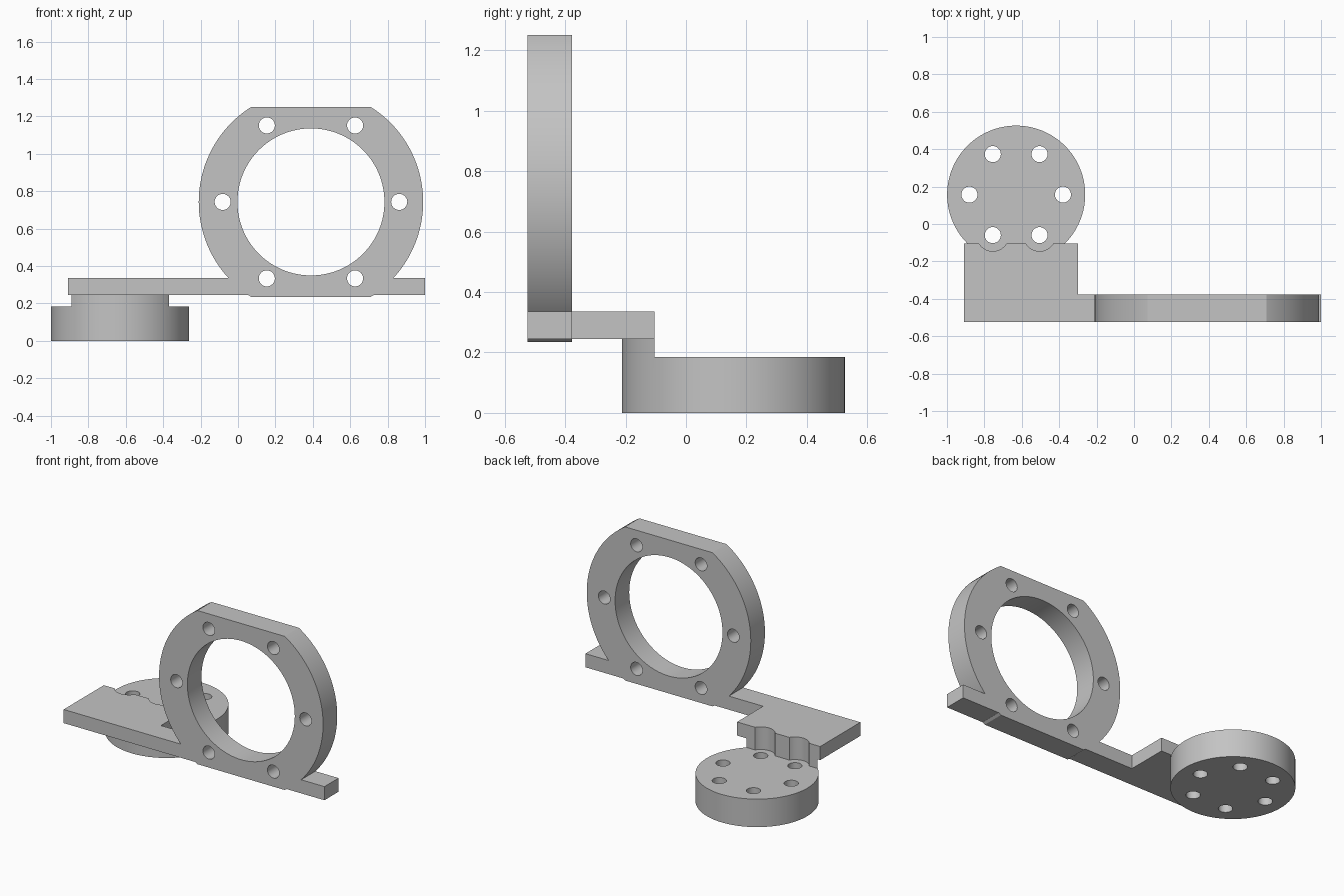
import bpy
from math import cos, sin, pi
from mathutils import Matrix, Vector
import bmesh

cube = bpy.data.objects.get("Cube")
if cube:
    bpy.data.objects.remove(cube, do_unlink=True)

grey = bpy.data.materials.new("machined grey")
grey.use_nodes = True
colour = (0.55, 0.55, 0.55, 1)
grey.diffuse_color = colour
grey.node_tree.nodes["Principled BSDF"].inputs["Base Color"].default_value = colour


def finish(name, bm):
    mesh = bpy.data.meshes.new(name)
    bm.to_mesh(mesh)
    bm.free()
    mesh.materials.append(grey)
    ob = bpy.data.objects.new(name, mesh)
    bpy.context.collection.objects.link(ob)
    return ob


def box(name, low, high):
    low, high = Vector(low), Vector(high)
    bm = bmesh.new()
    place = Matrix.Translation((low + high) / 2) @ Matrix.Diagonal((high - low).to_4d())
    bmesh.ops.create_cube(bm, size=1, matrix=place)
    return finish(name, bm)


def cylinder(name, centre, radius, depth, axis="Z", sides=32):
    bm = bmesh.new()
    place = Matrix.Translation(centre)
    if axis == "Y":
        place = place @ Matrix.Rotation(pi / 2, 4, "X")
    bmesh.ops.create_cone(bm, cap_ends=True, segments=sides, radius1=radius,
                          radius2=radius, depth=depth, matrix=place)
    return finish(name, bm)


def combine(ob, other, operation):
    """Apply a boolean and discard the helper."""
    other.hide_render = True
    mod = ob.modifiers.new("bool", "BOOLEAN")
    mod.operation, mod.solver, mod.object = operation, "EXACT", other
    bpy.context.view_layer.objects.active = ob
    bpy.ops.object.modifier_apply(modifier=mod.name)
    bpy.data.objects.remove(other, do_unlink=True)


def smooth(ob):
    bpy.ops.object.select_all(action="DESELECT")
    ob.select_set(True)
    bpy.context.view_layer.objects.active = ob
    bpy.ops.object.shade_smooth_by_angle(angle=pi / 6)


FRONT, BACK, EDGE = -0.525, -0.377, -0.105
RING_X, RING_Z, RING_Y = 0.39, 0.743, (FRONT + BACK) / 2
DISC_X, DISC_Y = -0.63, 0.157
LOW, HIGH, DISC_TOP = 0.245, 0.335, 0.185
HOLE = 0.043

# Upright ring with flats at top and bottom
bracket = cylinder("ring_bracket", (RING_X, RING_Y, RING_Z), 0.6, BACK - FRONT, "Y", 128)
combine(bracket, box("flats", (-0.4, -1, 0.235), (1.2, 0, 1.251)), "INTERSECT")

# L-shaped base: long bar plus a square tab over the disc
combine(bracket, box("bar", (-0.908, FRONT, LOW), (1, BACK, HIGH)), "UNION")
combine(bracket, box("tab", (-0.908, FRONT, LOW), (-0.3, EDGE, HIGH)), "UNION")

# Large bore and six bolt holes in the ring
combine(bracket, cylinder("bore", (RING_X, RING_Y, RING_Z), 0.393, 1, "Y", 128), "DIFFERENCE")
for i in range(6):
    a = i * pi / 3
    spot = (RING_X + 0.472 * cos(a), RING_Y, RING_Z + 0.472 * sin(a))
    combine(bracket, cylinder("bolt", spot, HOLE, 0.4, "Y"), "DIFFERENCE")

# Round mounting disc with a cut-off neck reaching up to the tab
disc = cylinder("mounting_disc", (DISC_X, DISC_Y, LOW / 2), 0.369, LOW, "Z", 128)
combine(disc, box("neck_step", (-1.2, EDGE, DISC_TOP), (0, 1, 1)), "DIFFERENCE")
for i in range(6):
    a = i * pi / 3
    x, y = DISC_X + 0.25 * cos(a), DISC_Y + 0.25 * sin(a)
    combine(disc, cylinder("bolt", (x, y, 0.1), HOLE, 1), "DIFFERENCE")
    # Bolt-head clearance scallops through neck and tab
    if i > 3:
        for part in (disc, bracket):
            scallop = cylinder("scallop", (x, y, DISC_TOP + 0.25), 0.086, 0.5, "Z", 48)
            combine(part, scallop, "DIFFERENCE")

for part in (bracket, disc):
    smooth(part)
